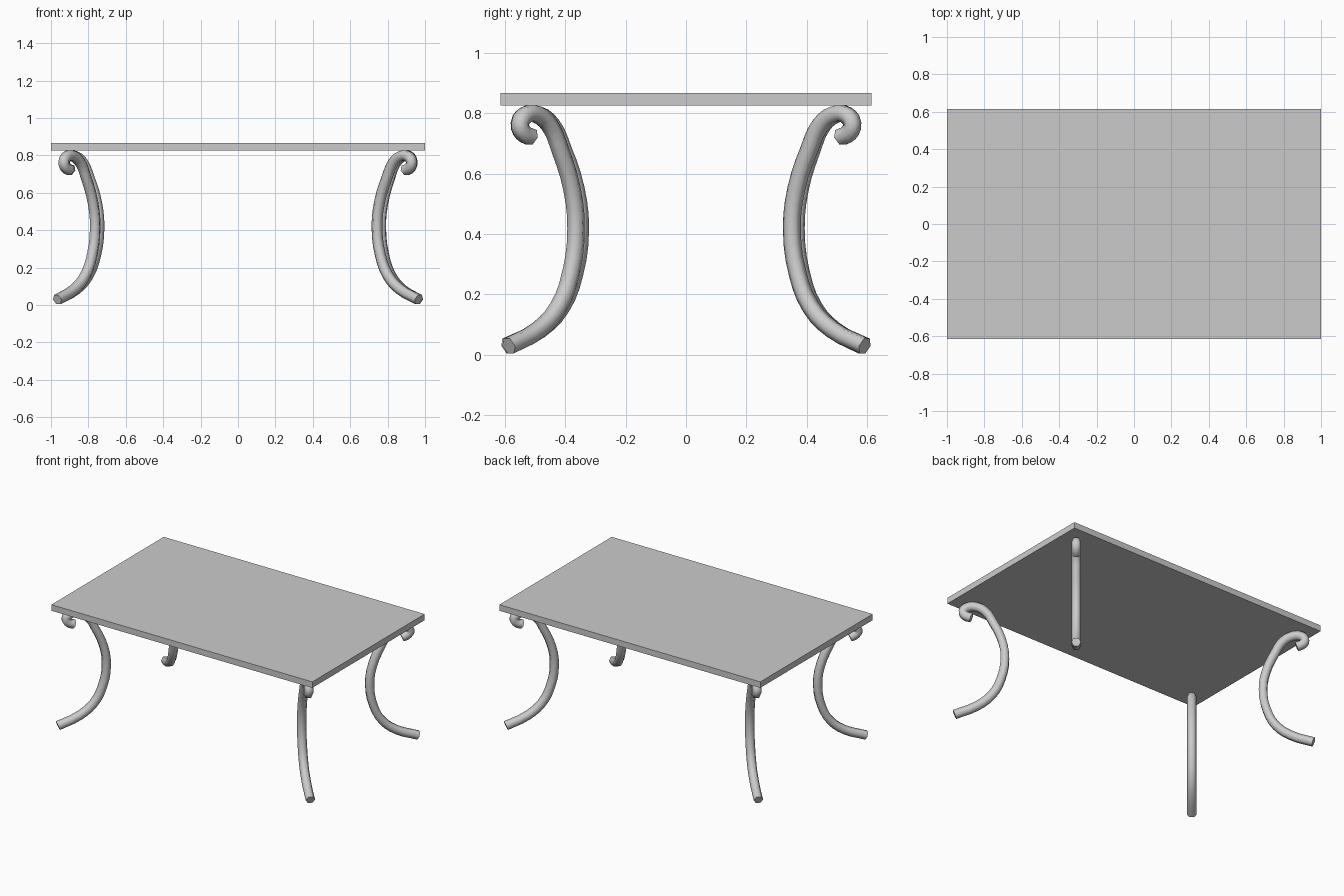
import bpy, math

if "Cube" in bpy.data.objects:
    bpy.data.objects.remove(bpy.data.objects["Cube"])

# Tabletop slab
bpy.ops.mesh.primitive_cube_add(size=1, location=(0, 0, 0.846))
top = bpy.context.object
top.name = "tabletop"
top.scale = (2.0, 1.23, 0.042)
bpy.ops.object.transform_apply(location=False, rotation=False, scale=True)

# Scroll leg path: distance inward from the foot, height
PATH = [(0, .029), (.14, .083), (.234, .159), (.29, .268), (.315, .417),
        (.296, .549), (.24, .68), (.192, .76), (.13, .796), (.08, .794),
        (.053, .765), (.068, .735), (.106, .72)]


def make_leg(name, x, y, angle):
    """Six-sided tube swept along the path, turned towards the table centre."""
    curve = bpy.data.curves.new(name, 'CURVE')
    curve.dimensions = '3D'
    curve.bevel_depth = 0.03
    curve.bevel_resolution = 1
    curve.resolution_u = 3
    curve.use_fill_caps = True
    spline = curve.splines.new('BEZIER')
    spline.bezier_points.add(len(PATH) - 1)
    for p, (s, z) in zip(spline.bezier_points, PATH):
        p.co = (s, 0, z)
        p.handle_left_type = p.handle_right_type = 'AUTO'
    leg = bpy.data.objects.new(name, curve)
    bpy.context.collection.objects.link(leg)
    leg.location = (x, y, 0)
    leg.rotation_euler.z = math.radians(angle)
    bpy.ops.object.select_all(action='DESELECT')
    leg.select_set(True)
    bpy.context.view_layer.objects.active = leg
    bpy.ops.object.convert(target='MESH')
    bpy.ops.object.shade_smooth_by_angle(angle=math.radians(62))


# Four legs: opposite corners share the same splay
make_leg("front_left_leg", -.966, -.592, 50)
make_leg("back_right_leg", .966, .592, 230)
make_leg("front_right_leg", .966, -.587, 135)
make_leg("back_left_leg", -.966, .587, 315)
